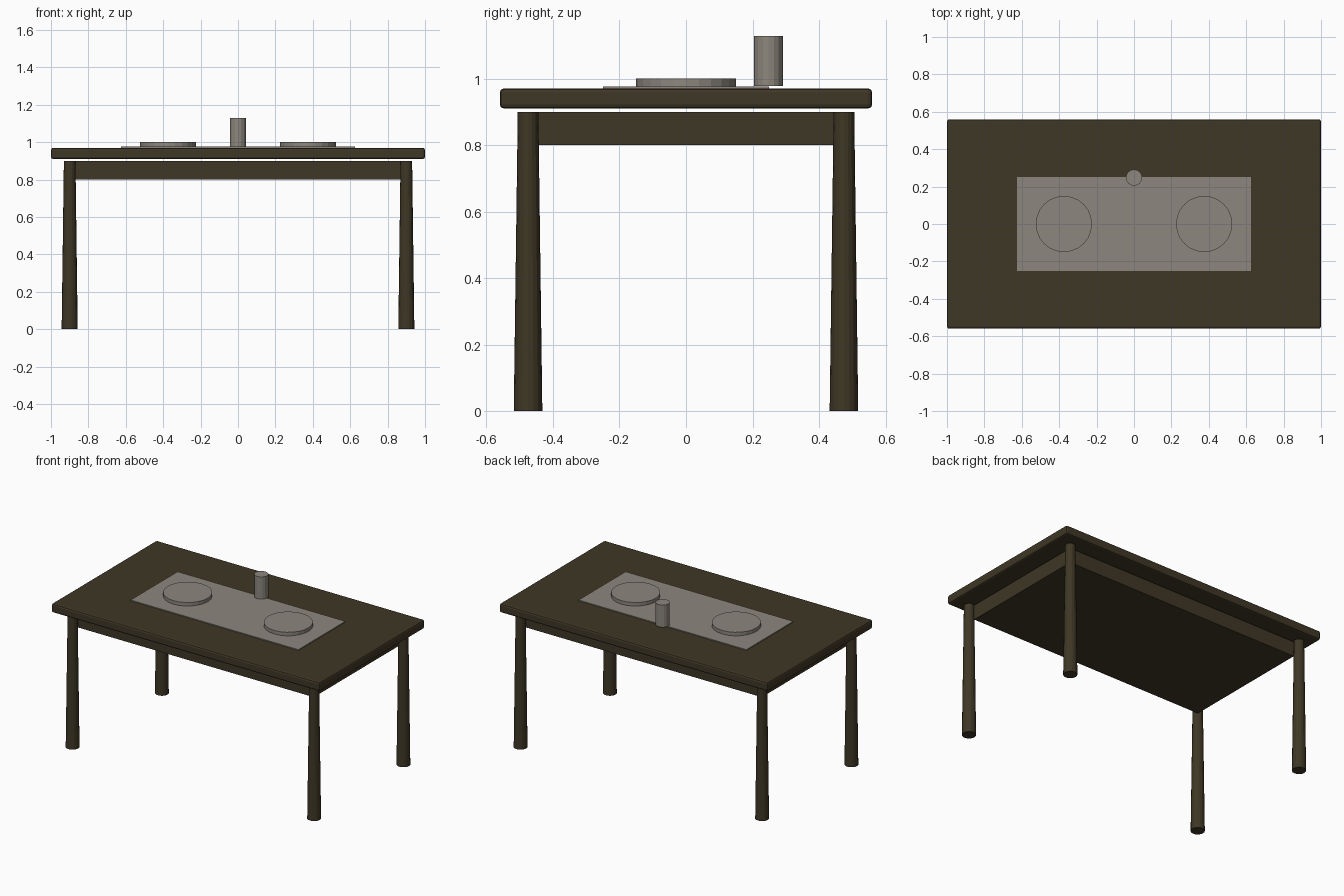
import bpy

cube = bpy.data.objects.get("Cube")
if cube:
    bpy.data.objects.remove(cube, do_unlink=True)


def make_material(name, color):
    mat = bpy.data.materials.new(name)
    mat.use_nodes = True
    mat.diffuse_color = color
    bsdf = next(n for n in mat.node_tree.nodes if n.type == "BSDF_PRINCIPLED")
    bsdf.inputs["Base Color"].default_value = color
    return mat


wood = make_material("dark wood", (0.049, 0.038, 0.019, 1))
stone = make_material("warm grey", (0.265, 0.24, 0.205, 1))


def box(name, half_x, half_y, bottom, top, mat, bevel=0):
    bpy.ops.mesh.primitive_cube_add(size=2, location=(0, 0, (bottom + top) / 2))
    obj = bpy.context.object
    obj.name = name
    obj.scale = (half_x, half_y, (top - bottom) / 2)
    bpy.ops.object.transform_apply(location=False, rotation=False, scale=True)
    obj.data.materials.append(mat)
    if bevel:
        mod = obj.modifiers.new("soft edges", "BEVEL")
        mod.width = bevel
        mod.segments = 2
    return obj


def tapered_cylinder(name, x, y, bottom, top, r_bottom, r_top, sides, mat):
    bpy.ops.mesh.primitive_cone_add(
        vertices=sides, radius1=r_bottom, radius2=r_top, depth=top - bottom,
        location=(x, y, (bottom + top) / 2))
    obj = bpy.context.object
    obj.name = name
    obj.data.materials.append(mat)
    return obj


# Table top and the solid apron below it
box("table_top", 1.0, 0.56, 0.91, 0.97, wood, bevel=0.012)
box("apron", 0.88, 0.45, 0.80, 0.90, wood)

# Tapered legs, one at each corner
for end, sy in (("front", -1), ("back", 1)):
    for side, sx in (("right", -1), ("left", 1)):
        tapered_cylinder(f"{end}_{side}_leg", sx * 0.9, sy * 0.475,
                         0, 0.9, 0.043, 0.031, 16, wood)

# Table setting: runner, two plates and a cup
box("runner", 0.625, 0.25, 0.969, 0.976, stone)
for side, sx in (("right", -1), ("left", 1)):
    tapered_cylinder(f"{side}_plate", sx * 0.375, 0, 0.975, 1.0, 0.15, 0.15, 24, stone)
tapered_cylinder("cup", 0, 0.248, 0.978, 1.128, 0.0435, 0.0435, 16, stone)
